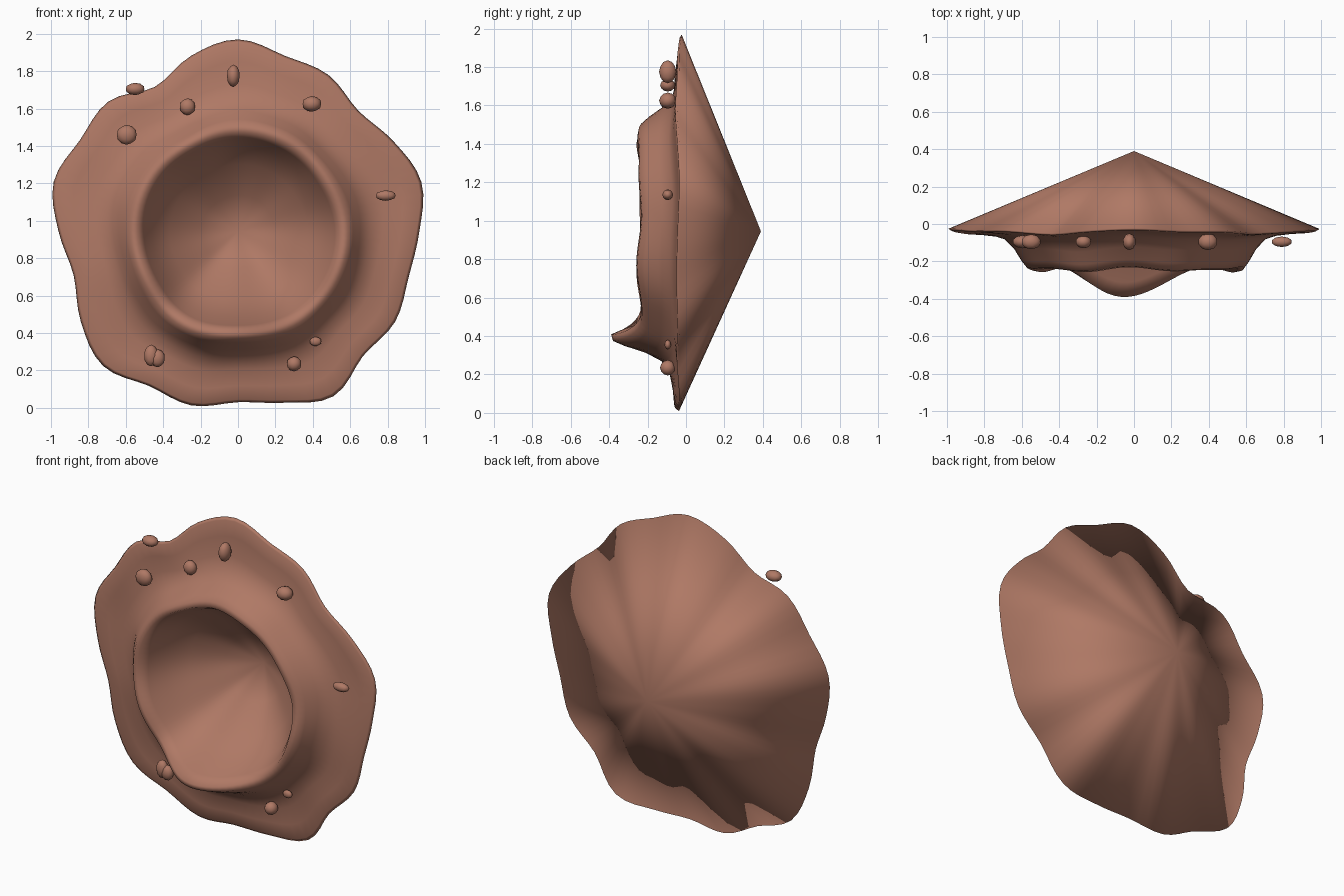
import bpy, bmesh, math
from mathutils import Matrix, Vector

cube = bpy.data.objects.get("Cube")
if cube:
    bpy.data.objects.remove(cube, do_unlink=True)

clay = bpy.data.materials.new("clay brown")
clay.use_nodes = True
colour = (0.43, 0.19, 0.13, 1)
clay.diffuse_color = colour
clay.node_tree.nodes["Principled BSDF"].inputs["Base Color"].default_value = colour

SEGMENTS = 96
CENTRE_Z = 0.945
APEX_Y = 0.39
PIT_Y = 0.26

# Radii at equal angle steps, counter-clockwise from +x
RIM = [.97, 1.015, .96, .91, .965, .97, 1.025, .97, .89, .98, .975, 1.02,
       .96, .91, .97, 1.02, .955, .965, .915, .95, 1.02, .945, .97, .945]
LIP = [.575, .555, .555, .55, .54, .555, .56, .56, .58, .56, .575, .58]


def loop_spline(values, angle):
    """Smooth closed curve through evenly spaced values."""
    n = len(values)
    pos = (angle / math.tau) % 1 * n
    i, t = int(pos), pos % 1
    a, b, c, d = (values[(i + k) % n] for k in (-1, 0, 1, 2))
    return b + .5 * t * (c - a + t * (2*a - 5*b + 4*c - d + t * (3*(b - c) + d - a)))


def lip_depth(angle):
    """Front edge of the crater, with a spout at the bottom."""
    off = (angle - math.radians(266) + math.pi) % math.tau - math.pi
    spout = math.cos(min(abs(off) / .75, 1) * math.pi) * .5 + .5
    ripple = .008 * math.sin(5 * angle) + .006 * math.sin(8 * angle + 1)
    return -.245 - .14 * spout + ripple


def finish(bm, name):
    bmesh.ops.recalc_face_normals(bm, faces=bm.faces[:])
    mesh = bpy.data.meshes.new(name)
    bm.to_mesh(mesh)
    bm.free()
    mesh.materials.append(clay)
    for face in mesh.polygons:
        face.use_smooth = True
    obj = bpy.data.objects.new(name, mesh)
    bpy.context.collection.objects.link(obj)
    return obj


# Crater shell: (outward share, rise) on the flange, (scale, depth) in the pit
FLANGE = [(1, 0), (.96, .05), (.75, .07), (.5, .12), (.33, .22),
          (.2, .48), (.1, .8), (.03, .97)]
PIT = [(.96, 0), (.9, .12), (.82, .32), (.65, .55), (.35, .8)]

bm = bmesh.new()
rings = [[] for _ in FLANGE + PIT]
for s in range(SEGMENTS):
    angle = math.tau * s / SEGMENTS
    rim, lip, front = loop_spline(RIM, angle), loop_spline(LIP, angle), lip_depth(angle)
    back = -.035 + .2 * (rim - .965)
    points = [(lip + (rim - lip) * t, back + (front - back) * h) for t, h in FLANGE]
    points += [(lip * k, front + (PIT_Y - front) * d) for k, d in PIT]
    for ring, (r, y) in zip(rings, points):
        ring.append(bm.verts.new((r * math.cos(angle), y, CENTRE_Z + r * math.sin(angle))))

back_tip = bm.verts.new((0, APEX_Y, CENTRE_Z))
pit_tip = bm.verts.new((0, PIT_Y, CENTRE_Z))
for s in range(SEGMENTS):
    n = (s + 1) % SEGMENTS
    for a, b in zip(rings, rings[1:]):
        bm.faces.new((a[s], a[n], b[n], b[s]))
    bm.faces.new((rings[-1][s], rings[-1][n], pit_tip))
    bm.faces.new((rings[0][n], rings[0][s], back_tip))
finish(bm, "crater_shell")

# Pebbles: x, z, then half sizes in x, y, z
PEBBLES = [
    (-.55, 1.705, .052, .04, .033), (-.27, 1.61, .042, .035, .045),
    (-.025, 1.775, .035, .045, .06), (.395, 1.625, .052, .045, .042),
    (-.595, 1.46, .055, .035, .053), (.79, 1.135, .055, .028, .028),
    (-.465, .28, .038, .03, .058), (-.43, .265, .04, .03, .048),
    (.3, .235, .04, .04, .04), (.415, .355, .032, .017, .025)]
for i, (x, z, *size) in enumerate(PEBBLES):
    bm = bmesh.new()
    place = Matrix.Translation((x, -.095, z)) @ Matrix.Diagonal(Vector(size)).to_4x4()
    bmesh.ops.create_icosphere(bm, subdivisions=2, radius=1, matrix=place)
    finish(bm, f"pebble_{i + 1}")
